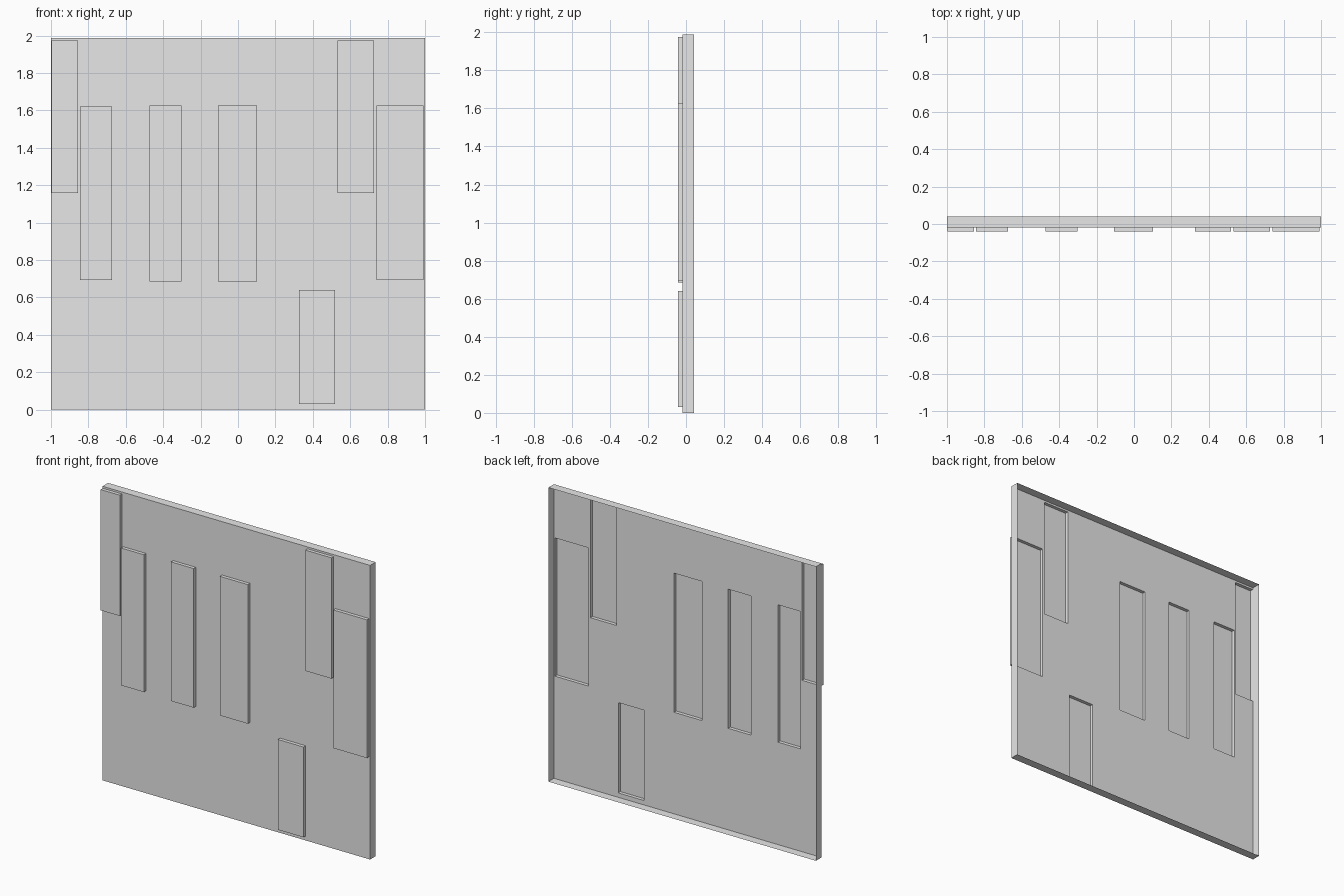
import bpy
import bmesh

cube = bpy.data.objects.get("Cube")
if cube:
    bpy.data.objects.remove(cube, do_unlink=True)

HEIGHT = 1.987
BACK, SHEET, FACE = 0.041, -0.018, -0.041

# Raised panels: left, right, bottom, top
PANELS = [
    (-0.998, -0.855, 1.158, 1.974),
    (-0.845, -0.675, 0.692, 1.62),
    (-0.472, -0.303, 0.686, 1.626),
    (-0.107, 0.102, 0.686, 1.626),
    (0.327, 0.519, 0.03, 0.64),
    (0.532, 0.727, 1.158, 1.974),
    (0.741, 0.992, 0.692, 1.626),
]

grey = bpy.data.materials.new("light_grey")
grey.use_nodes = True
colour = (0.8, 0.8, 0.8, 1)
grey.diffuse_color = colour
grey.node_tree.nodes["Principled BSDF"].inputs["Base Color"].default_value = colour


def quad(bm, corners):
    return bm.faces.new([bm.verts.new(c) for c in corners])


def front_quad(bm, x0, x1, z0, z1, y):
    quad(bm, [(x0, y, z0), (x1, y, z0), (x1, y, z1), (x0, y, z1)])


def side_walls(bm, x0, x1, z0, z1, front, back):
    """Four outward-facing walls around a rectangle."""
    ring = [(x0, z0), (x1, z0), (x1, z1), (x0, z1)]
    for (ax, az), (bx, bz) in zip(ring, ring[1:] + ring[:1]):
        quad(bm, [(ax, front, az), (ax, back, az), (bx, back, bz), (bx, front, bz)])


def finish(bm, name):
    bmesh.ops.remove_doubles(bm, verts=bm.verts, dist=0.0001)
    bmesh.ops.dissolve_limit(bm, angle_limit=0.01, verts=bm.verts, edges=bm.edges)
    mesh = bpy.data.meshes.new(name)
    bm.to_mesh(mesh)
    bm.free()
    mesh.materials.append(grey)
    obj = bpy.data.objects.new(name, mesh)
    bpy.context.collection.objects.link(obj)


# Thin front sheet with an opening behind each panel, and an open-backed rim
bm = bmesh.new()
xs = sorted({-1, 1} | {x for p in PANELS for x in p[:2]})
zs = sorted({0, HEIGHT} | {z for p in PANELS for z in p[2:]})
for x0, x1 in zip(xs, xs[1:]):
    for z0, z1 in zip(zs, zs[1:]):
        cx, cz = (x0 + x1) / 2, (z0 + z1) / 2
        if not any(l < cx < r and b < cz < t for l, r, b, t in PANELS):
            front_quad(bm, x0, x1, z0, z1, SHEET)
side_walls(bm, -1, 1, 0, HEIGHT, SHEET, BACK)
finish(bm, "wall_shell")

# Raised panels, hollow at the back
for number, panel in enumerate(PANELS, 1):
    bm = bmesh.new()
    front_quad(bm, *panel, FACE)
    side_walls(bm, *panel, FACE, SHEET)
    finish(bm, f"raised_panel_{number}")
